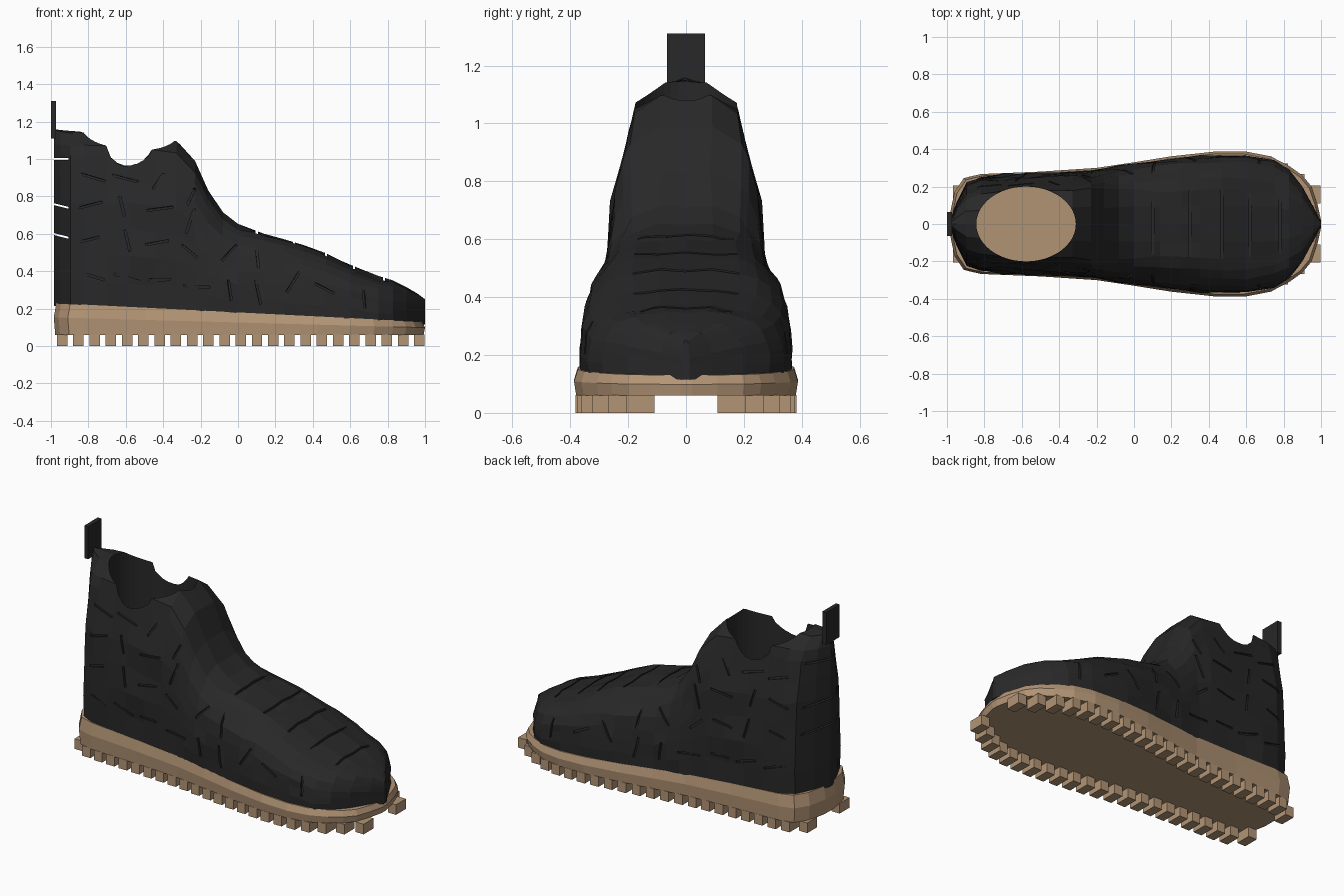
import bpy, bmesh, math, random
from mathutils import Vector, Matrix

if "Cube" in bpy.data.objects:
    bpy.data.objects.remove(bpy.data.objects["Cube"])

random.seed(4)


def material(name, rgb):
    m = bpy.data.materials.new(name)
    m.diffuse_color = (*rgb, 1)
    m.use_nodes = True
    m.node_tree.nodes["Principled BSDF"].inputs["Base Color"].default_value = m.diffuse_color
    return m


BLACK = material("black_leather", (0.021, 0.021, 0.021))
TAN = material("tan_rubber", (0.45, 0.30, 0.18))


def finish(bm, name, mat=None):
    bmesh.ops.recalc_face_normals(bm, faces=bm.faces)
    me = bpy.data.meshes.new(name)
    bm.to_mesh(me)
    bm.free()
    ob = bpy.data.objects.new(name, me)
    bpy.context.collection.objects.link(ob)
    if mat:
        me.materials.append(mat)
    return ob


def box(bm, matrix, size):
    bmesh.ops.create_cube(bm, size=1, matrix=matrix @ Matrix.Diagonal((*size, 1)))


def loft(rings):
    bm = bmesh.new()
    vs = [[bm.verts.new(p) for p in r] for r in rings]
    n = len(vs[0])
    for a, b in zip(vs, vs[1:]):
        for i in range(n):
            j = (i + 1) % n
            bm.faces.new((a[i], a[j], b[j], b[i]))
    bm.faces.new(vs[0])
    bm.faces.new(vs[-1])
    return bm


def interp(table, x, col=1):
    if x <= table[0][0]:
        return table[0][col]
    for a, b in zip(table, table[1:]):
        if x <= b[0]:
            return a[col] + (b[col] - a[col]) * (x - a[0]) / (b[0] - a[0])
    return table[-1][col]


def sole_top(x):
    return 0.23 - 0.05 * (x + 1)


# Sole: plan outline swept through three levels
OUTLINE = [(-.985, .05), (-.96, .17), (-.91, .245), (-.82, .267), (-.5, .28),
           (-.2, .30), (0, .33), (.2, .362), (.43, .387), (.6, .387), (.73, .362),
           (.83, .31), (.9, .26), (.95, .2), (.98, .11), (1, .02)]
plan = OUTLINE + [(x, -y) for x, y in reversed(OUTLINE)]
rings = []
for level, s in ((0, .98), (.55, 1), (1, .965)):
    rings.append([(x * (1 - (1 - s) * .4), y * s, .06 + (sole_top(x) - .06) * level)
                  for x, y in plan])
finish(loft(rings), "sole", TAN)

# Tread lugs along both edges
bm = bmesh.new()
for i in range(23):
    x = -.94 + .0868 * i
    outer = max(interp(OUTLINE, x) * .985, .205)
    for s in (-1, 1):
        box(bm, Matrix.Translation((x, s * (outer - .048), .031)), (.056, .096, .062))
finish(bm, "tread_lugs", TAN)

# Upper: sections along the foot (x, half width, top height)
STATIONS = [(-.985, .012, 1.16), (-.95, .11, 1.155), (-.895, .215, 1.15), (-.82, .25, 1.145),
            (-.7, .26, 1.14), (-.58, .265, 1.14), (-.45, .272, 1.13), (-.33, .28, 1.10),
            (-.23, .287, .99), (-.16, .295, .83), (-.08, .305, .71), (0, .318, .65),
            (.14, .34, .60), (.25, .352, .57), (.35, .362, .54), (.47, .367, .49),
            (.6, .365, .435), (.75, .335, .37), (.83, .285, .345), (.9, .20, .315),
            (.96, .09, .28), (1, .012, .25)]
HEEL = [(1, 0), (1.01, .15), (1, .3), (.95, .45), (.91, .6), (.83, .73),
        (.73, .86), (.65, .92), (.3, .995), (0, 1)]
TOE = [(1, 0), (1, .2), (.99, .4), (.97, .55), (.91, .71), (.80, .83),
       (.66, .92), (.5, .97), (.25, 1), (0, 1)]


def upper_point(x, k):
    """Point on the +y half; k runs 0 (bottom) to 9 (ridge)."""
    i = min(int(k), 8)
    f = k - i
    b = min(max((x + .2) / .4, 0), 1)
    mix = [[(1 - b) * HEEL[j][c] + b * TOE[j][c] for c in (0, 1)] for j in (i, i + 1)]
    w, h = [mix[0][c] * (1 - f) + mix[1][c] * f for c in (0, 1)]
    z0 = sole_top(x) - .015
    return Vector((x, interp(STATIONS, x, 1) * w, z0 + (interp(STATIONS, x, 2) - z0) * h))


rings = []
for x, w, top in STATIONS:
    half = []
    for k in range(10):
        p = upper_point(x, k)
        if 0 < k < 9:
            j = .008 * min(1, w / .2)
            p += Vector((0, random.uniform(-j, j), random.uniform(-j, j)))
        half.append(p)
    rings.append(half + [Vector((p.x, -p.y, p.z)) for p in reversed(half[:-1])])
upper = finish(loft(rings), "upper", BLACK)


def carve(ob, cutter):
    mod = ob.modifiers.new("carve", 'BOOLEAN')
    mod.operation = 'DIFFERENCE'
    mod.solver = 'EXACT'
    mod.object = cutter
    bpy.context.view_layer.objects.active = ob
    bpy.ops.object.modifier_apply(modifier=mod.name)
    bpy.data.objects.remove(cutter)


# Oval ankle opening
bm = bmesh.new()
bmesh.ops.create_cone(bm, cap_ends=True, segments=48, radius1=1, radius2=1, depth=2,
                      matrix=Matrix.Translation((-.577, 0, 1.05)) @ Matrix.Diagonal((.266, .2, 1, 1)))
carve(upper, finish(bm, "opening_cutter"))

# Leather creases: mirrored short grooves on a loose grid
bm = bmesh.new()


def crease(x, k, angle, length):
    c = upper_point(x, k)
    du = (upper_point(x + .02, k) - upper_point(x - .02, k)).normalized()
    dv = upper_point(x, k + .2) - upper_point(x, k - .2)
    n = du.cross(dv).normalized()
    d = du * math.cos(angle) + n.cross(du) * math.sin(angle)
    for s in (1, -1):
        flip = Vector((1, s, 1))
        cols = [v * flip for v in (d, n.cross(d), n)]
        m = Matrix(cols).transposed().to_4x4()
        m.translation = c * flip
        box(bm, m, (length, .012, .026))


for i in range(9):
    x = -.78 + .18 * i
    rows = (1.2, 2.6, 3.9, 5.1) if x < -.2 else (1.5, 4.0) if x < .2 else (2.5,)
    for k in rows:
        crease(x + random.uniform(-.02, .02), k, random.choice((.1, -.25, .3, 1.2, -1.3)),
               random.uniform(.1, .15))
# Cross creases over the forefoot
for x in (.1, .3, .47, .62, .78):
    top = interp(STATIONS, x, 2)
    box(bm, Matrix.Translation((x, 0, top)), (.012, interp(STATIONS, x) * 1.0, .03))
# Heel slits across the narrow back edge
for z, tilt in ((.59, .25), (.75, .25), (1.0, 0)):
    box(bm, Matrix.Translation((-.95, 0, z)) @ Matrix.Rotation(tilt, 4, 'Y'), (.09, .4, .010))
carve(upper, finish(bm, "crease_cutter"))

# Heel pull tab
bm = bmesh.new()
box(bm, Matrix.Translation((-.986, 0, 1.21)), (.026, .13, .2))
finish(bm, "pull_tab", BLACK)
